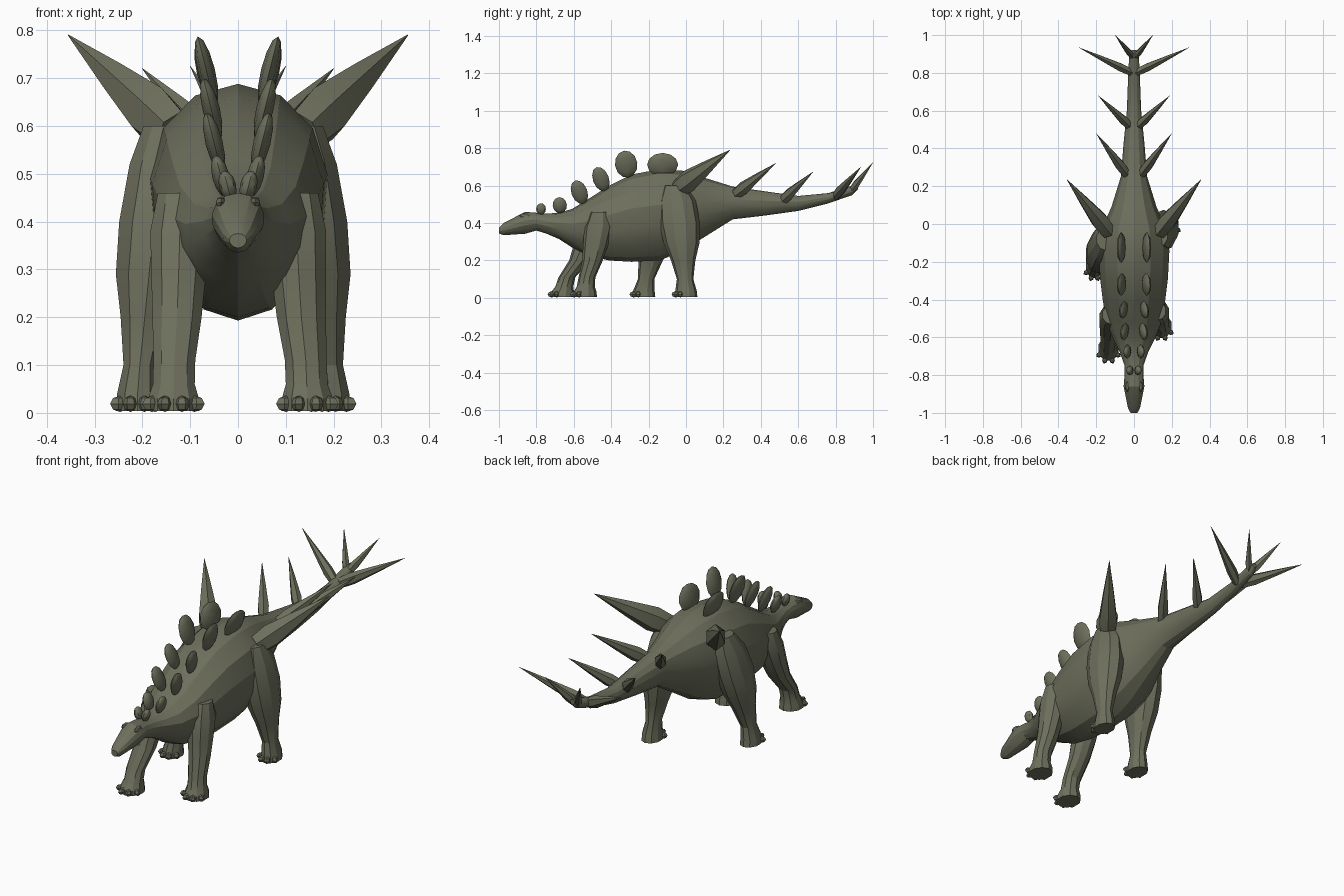
import bpy
import bmesh
from math import sin, cos, pi, radians
from mathutils import Vector, Matrix

old = bpy.data.objects.get("Cube")
if old:
    bpy.data.objects.remove(old, do_unlink=True)

COLOUR = (0.155, 0.16, 0.108, 1)
hide = bpy.data.materials.new("olive hide")
hide.use_nodes = True
hide.diffuse_color = COLOUR
hide.node_tree.nodes["Principled BSDF"].inputs["Base Color"].default_value = COLOUR

SIDES = {"left": 1, "right": -1}


def finish(bm, name, angle):
    """Turn a bmesh into a shaded, coloured object."""
    bmesh.ops.recalc_face_normals(bm, faces=bm.faces)
    mesh = bpy.data.meshes.new(name)
    bm.to_mesh(mesh)
    bm.free()
    mesh.materials.append(hide)
    obj = bpy.data.objects.new(name, mesh)
    bpy.context.collection.objects.link(obj)
    bpy.ops.object.select_all(action='DESELECT')
    obj.select_set(True)
    bpy.context.view_layer.objects.active = obj
    bpy.ops.object.shade_smooth_by_angle(angle=radians(angle))


def circle(count):
    """Sine and cosine pairs evenly spaced around a circle."""
    return [(sin(2 * pi * i / count), cos(2 * pi * i / count)) for i in range(count)]


def loft(bm, rings):
    """Skin a list of equal point rings and cap both ends."""
    loops = [[bm.verts.new(point) for point in ring] for ring in rings]
    for lower, upper in zip(loops, loops[1:]):
        for i in range(len(lower)):
            bm.faces.new((lower[i - 1], lower[i], upper[i], upper[i - 1]))
    bm.faces.new(loops[0])
    bm.faces.new(loops[-1])


def ellipsoid(bm, centre, size, rotation, segments, rows):
    placement = Matrix.Translation(centre) @ rotation @ Matrix.Diagonal((*size, 1))
    bmesh.ops.create_uvsphere(bm, u_segments=segments, v_segments=rows,
                              radius=1, matrix=placement)


def body_ring(y, top, bottom, width):
    """Cross-section of the body, slightly broader towards the back."""
    middle, half = (top + bottom) / 2, (top - bottom) / 2
    return [(width * s * (1 + c / 10), y, middle + half * c) for s, c in circle(14)]


# Head, trunk and tail: y, top, bottom, half width
body_sections = [
    (-1, .375, .345, .018), (-.975, .4, .335, .032), (-.86, .46, .343, .055),
    (-.8, .455, .36, .05), (-.75, .45, .345, .05), (-.68, .455, .315, .075),
    (-.61, .475, .27, .11), (-.52, .53, .225, .145), (-.41, .6, .2, .165),
    (-.29, .66, .193, .18), (-.14, .688, .2, .188), (-.02, .68, .25, .17),
    (.09, .645, .32, .12), (.25, .595, .42, .07), (.42, .57, .44, .056),
    (.6, .545, .465, .038), (.76, .56, .505, .032), (.89, .6, .55, .026),
    (.92, .605, .58, .012),
]
bm = bmesh.new()
loft(bm, [body_ring(*section) for section in body_sections])
finish(bm, "body", 22)


def build_leg(name, profile, joint, foot):
    """Loft a leg along the way from its joint to its foot, then add toes."""
    bm = bmesh.new()
    rings = []
    for z, width, length, travel in profile:
        x, y = Vector(joint).lerp(Vector(foot), travel)
        rings.append([(x + width * s, y + length * c, z) for s, c in circle(10)])
    loft(bm, rings)
    for degrees in (-60, -20, 20, 60):
        fan = radians(degrees)
        centre = (x + width * .9 * sin(fan), y - length * .95 * cos(fan), .019)
        ellipsoid(bm, centre, (.015, .024, .017), Matrix.Rotation(fan, 4, 'Z'), 6, 4)
    finish(bm, name, 22)


# Leg profiles: height, half width, half length, travel from joint to foot
front_profile = [
    (.46, .05, .05, 0), (.38, .065, .075, .1), (.29, .06, .068, .28),
    (.2, .054, .055, .5), (.11, .046, .045, .87), (.06, .046, .048, .95),
    (.03, .056, .062, 1), (.004, .057, .064, 1),
]
hind_profile = [
    (.6, .05, .06, 0), (.52, .068, .1, .2), (.4, .077, .11, .42),
    (.29, .073, .095, .6), (.2, .053, .065, .75), (.1, .036, .044, .92),
    (.04, .045, .057, 1), (.004, .047, .061, 1),
]
build_leg("front_left_leg", front_profile, (.12, -.46), (.145, -.54))
build_leg("front_right_leg", front_profile, (-.12, -.48), (-.135, -.66))
build_leg("hind_left_leg", hind_profile, (.13, -.06), (.19, 0))
build_leg("hind_right_leg", hind_profile, (-.15, -.08), (-.21, -.225))

# Paired back plates: x, y, z, half length, half height, forward lean
plates = [
    (.022, -.775, .475, .026, .032, 0), (.036, -.675, .495, .038, .045, 5),
    (.05, -.57, .565, .043, .068, 20), (.056, -.455, .635, .043, .07, 20),
    (.066, -.32, .715, .06, .075, 8), (.068, -.125, .712, .083, .065, 0),
]
for number, (x, y, z, length, height, lean) in enumerate(plates, 1):
    for label, side in SIDES.items():
        bm = bmesh.new()
        splay = Matrix.Rotation(radians(14 * side), 4, 'Y')
        tilt = Matrix.Rotation(radians(lean), 4, 'X')
        ellipsoid(bm, (side * x, y, z), (.018, length, height), splay @ tilt, 8, 6)
        finish(bm, f"{label}_back_plate_{number}", 40)

# Paired spikes on the hips and tail: base, tip, base radius
spikes = [
    ((.135, -.04, .585), (.355, .235, .79), .062),
    ((.04, .265, .555), (.2, .48, .72), .036),
    ((.02, .515, .52), (.19, .68, .675), .032),
    ((.01, .8, .545), (.293, .935, .7), .03),
    ((.008, .885, .575), (.1, 1, .725), .022),
]
for number, (base, tip, radius) in enumerate(spikes, 1):
    for label, side in SIDES.items():
        mirror = Vector((side, 1, 1))
        start, end = Vector(base) * mirror, Vector(tip) * mirror
        turn = (end - start).to_track_quat('Z', 'Y')
        rings = []
        for along, scale in ((0, .85), (.2, 1), (.55, .6), (1, .02)):
            size = radius * scale
            rings.append([start.lerp(end, along) + turn @ Vector((size * s * .8, size * c, 0))
                          for s, c in circle(6)])
        bm = bmesh.new()
        loft(bm, rings)
        finish(bm, f"{label}_spike_{number}", 30)

# Brow ridges
for label, side in SIDES.items():
    bm = bmesh.new()
    ellipsoid(bm, (side * .036, -.86, .44), (.012, .03, .012), Matrix(), 6, 4)
    finish(bm, f"{label}_brow", 40)
